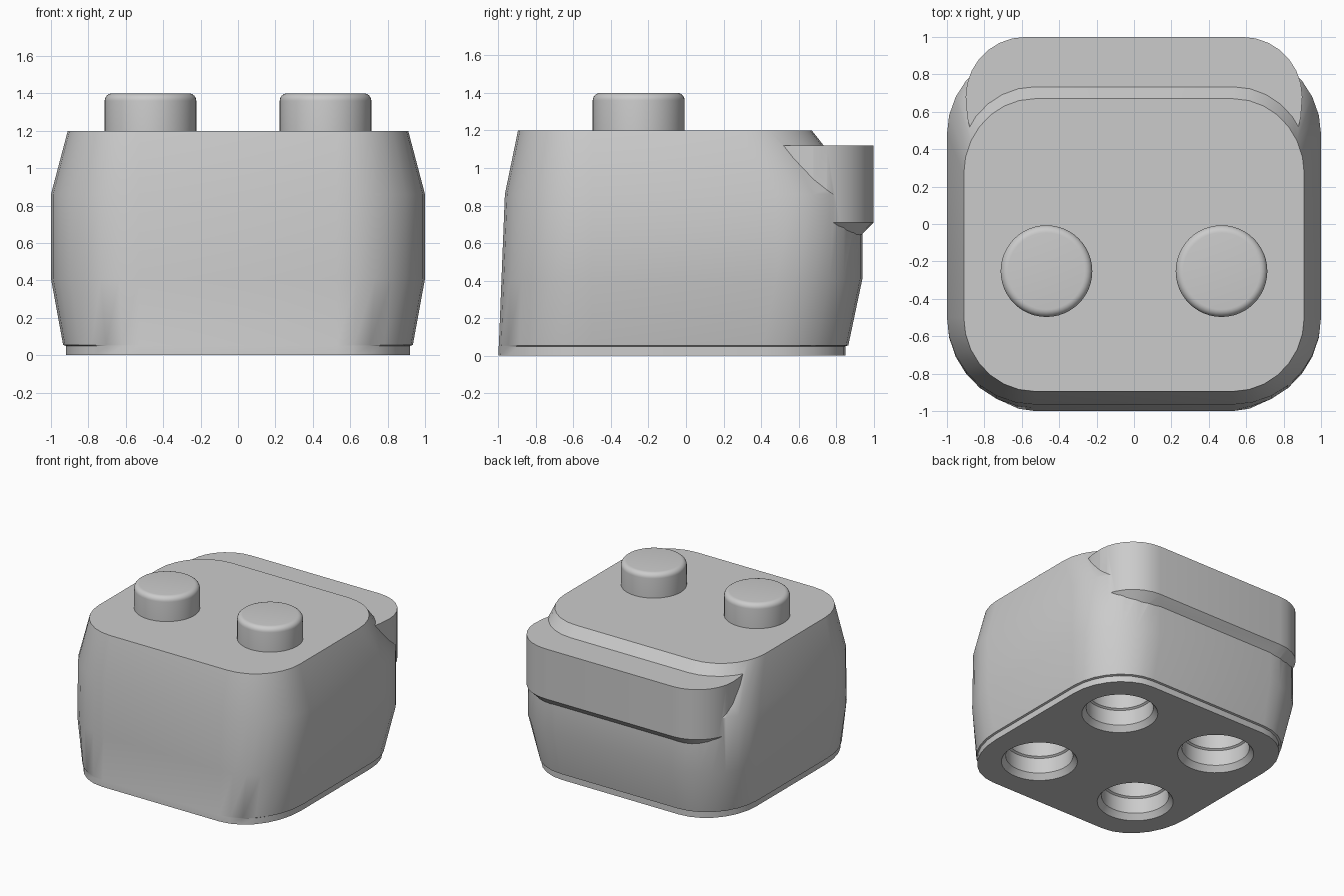
import bpy, bmesh, math
from math import cos, sin, pi

cube = bpy.data.objects.get("Cube")
if cube:
    bpy.data.objects.remove(cube, do_unlink=True)

# Single light grey plastic
grey = bpy.data.materials.new("light_grey")
grey.use_nodes = True
colour = (0.6, 0.6, 0.6, 1)
grey.diffuse_color = colour
grey.node_tree.nodes["Principled BSDF"].inputs["Base Color"].default_value = colour


def rounded(hx, front, back, cx, cf, cb, n=7):
    """Rounded rectangle with elliptical corners centred on (+-cx, cf) and (+-cx, cb)."""
    corners = ((1, cb, back - cb, 0), (-1, cb, back - cb, 1),
               (-1, cf, cf - front, 2), (1, cf, cf - front, 3))
    pts = []
    for side, cy, ry, quarter in corners:
        for i in range(n + 1):
            a = (quarter + i / n) * pi / 2
            pts.append((side * cx + (hx - cx) * cos(a), cy + ry * sin(a)))
    return pts


def loft(name, sections, angle=32):
    """Capped skin through (z, outline) sections, bottom to top."""
    bm = bmesh.new()
    rings = [[bm.verts.new((x, y, z)) for x, y in pts] for z, pts in sections]
    for lo, hi in zip(rings, rings[1:]):
        for i in range(len(lo)):
            j = (i + 1) % len(lo)
            bm.faces.new((lo[i], lo[j], hi[j], hi[i]))
    bm.faces.new(rings[0][::-1])
    bm.faces.new(rings[-1])
    bmesh.ops.recalc_face_normals(bm, faces=bm.faces)
    mesh = bpy.data.meshes.new(name)
    bm.to_mesh(mesh)
    bm.free()
    mesh.materials.append(grey)
    obj = bpy.data.objects.new(name, mesh)
    bpy.context.collection.objects.link(obj)
    shade(obj, angle)
    return obj


def select(obj):
    bpy.ops.object.select_all(action="DESELECT")
    obj.select_set(True)
    bpy.context.view_layer.objects.active = obj


def shade(obj, angle):
    select(obj)
    bpy.ops.object.shade_smooth_by_angle(angle=math.radians(angle))


def combine(target, other, operation):
    """Apply a boolean and discard the helper."""
    mod = target.modifiers.new("boolean", "BOOLEAN")
    mod.operation, mod.solver, mod.object = operation, "EXACT", other
    select(target)
    bpy.ops.object.modifier_apply(modifier=mod.name)
    bpy.data.objects.remove(other, do_unlink=True)


def turned(name, x, y, profile, n=48, angle=32):
    """Turned part from (radius, z) pairs."""
    def ring(r):
        return [(x + r * cos(2 * pi * i / n), y + r * sin(2 * pi * i / n)) for i in range(n)]
    return loft(name, [(z, ring(r)) for r, z in profile], angle)


# Bulging body with a narrow base lip
body = loft("body", [
    (0, rounded(0.92, -1, 0.85, 0.53, -0.5, 0.4)),
    (0.05, rounded(0.92, -0.998, 0.85, 0.53, -0.5, 0.4)),
    (0.055, rounded(0.935, -0.997, 0.865, 0.53, -0.5, 0.41)),
    (0.41, rounded(1, -0.983, 0.94, 0.53, -0.5, 0.48)),
    (0.86, rounded(1, -0.965, 0.94, 0.53, -0.5, 0.48)),
    (1.2, rounded(0.91, -0.895, 0.67, 0.53, -0.5, 0.27)),
])

# Rear ledge, chamfered underneath
ledge = loft("ledge", [
    (0.6, rounded(0.79, 0.2, 0.89, 0.58, 0.4, 0.68)),
    (0.71, rounded(0.9, 0.2, 1, 0.58, 0.68, 0.68)),
    (1.12, rounded(0.9, 0.2, 1, 0.58, 0.68, 0.68)),
])
combine(body, ledge, "UNION")

# Sockets under the body
for x in (-0.465, 0.465):
    for y in (-0.54, 0.39):
        socket = turned("socket", x, y, [(0.29, -0.01), (0.25, 0.045), (0.25, 0.17),
                                         (0.235, 0.18), (0.235, 0.32)])
        combine(body, socket, "DIFFERENCE")
shade(body, 32)

# Round knobs with softened rims
for side, x in (("right", -0.468), ("left", 0.468)):
    rim = [(0.205 + 0.04 * cos(a), 1.36 + 0.04 * sin(a))
           for a in (i * pi / 12 for i in range(7))]
    turned(side + "_knob", x, -0.252, [(0.245, 1.19)] + rim, angle=40)
